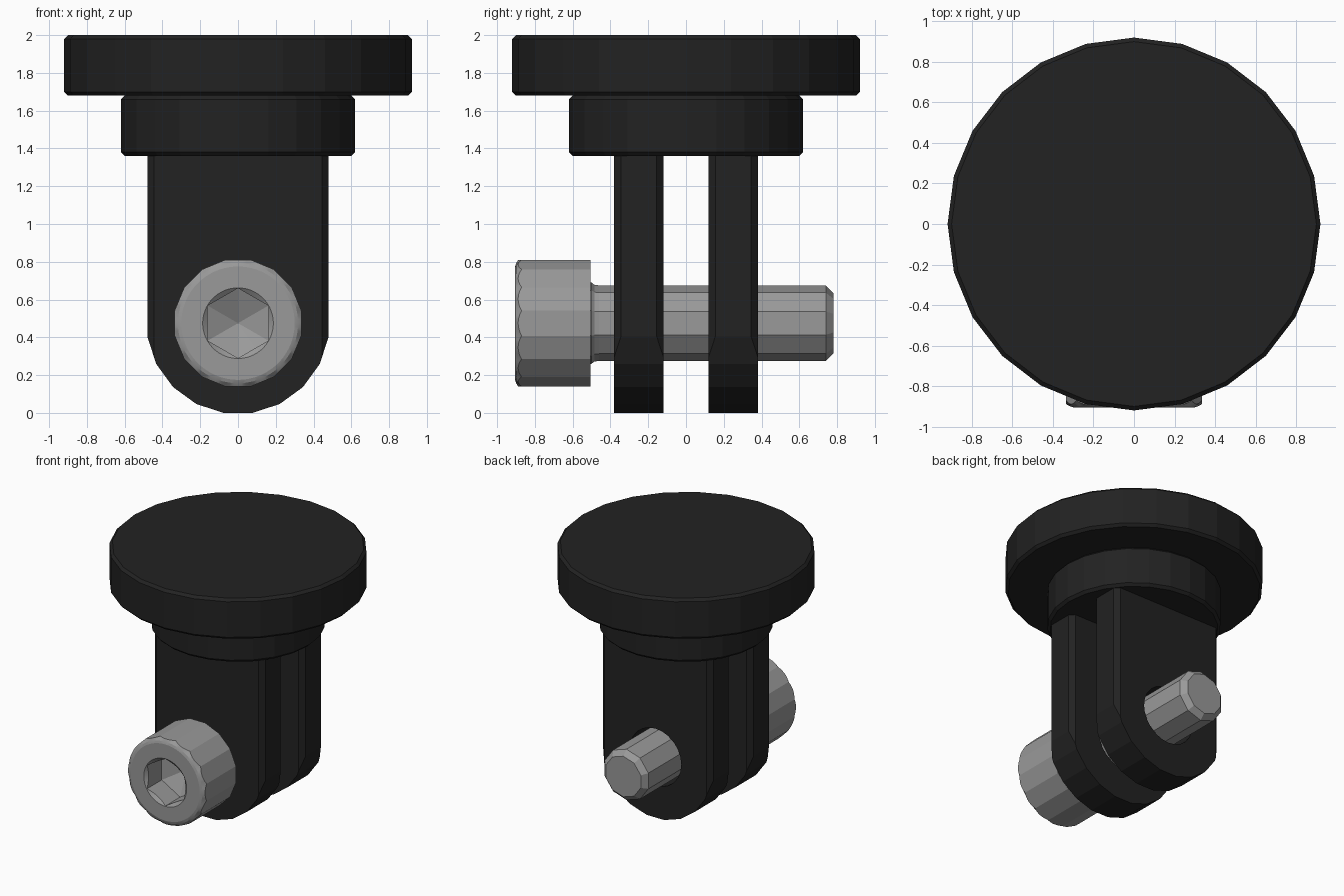
import bpy, bmesh
from math import pi, sin, cos
from mathutils import Vector

if "Cube" in bpy.data.objects:
    bpy.data.objects.remove(bpy.data.objects["Cube"])


def material(name, color, metal=0.0):
    m = bpy.data.materials.new(name)
    m.use_nodes = True
    m.diffuse_color = color
    m.node_tree.nodes["Principled BSDF"].inputs["Base Color"].default_value = color
    return m


BLACK = material("black plastic", (0.016, 0.016, 0.016, 1))
STEEL = material("grey steel", (0.32, 0.32, 0.32, 1))


def finish(name, bm, mat):
    bmesh.ops.recalc_face_normals(bm, faces=bm.faces)
    mesh = bpy.data.meshes.new(name)
    bm.to_mesh(mesh)
    bm.free()
    mesh.materials.append(mat)
    ob = bpy.data.objects.new(name, mesh)
    bpy.context.scene.collection.objects.link(ob)
    return ob


def loft(rings, cap_start=True, cap_end=True):
    """Skin a list of closed rings of equal point count."""
    bm = bmesh.new()
    loops = [[bm.verts.new(p) for p in ring] for ring in rings]
    n = len(loops[0])
    for a, b in zip(loops, loops[1:]):
        for i in range(n):
            j = (i + 1) % n
            bm.faces.new((a[i], a[j], b[j], b[i]))
    if cap_start:
        bm.faces.new(loops[0])
    if cap_end:
        bm.faces.new(loops[-1])
    return bm


def disc(name, radius, z0, z1, edge=0.02, sides=24):
    """Upright disc with chamfered rims."""
    steps = [(radius - edge, z0), (radius, z0 + edge),
             (radius, z1 - edge), (radius - edge, z1)]
    rings = [[(r * cos(2 * pi * i / sides), r * sin(2 * pi * i / sides), z)
              for i in range(sides)] for r, z in steps]
    return finish(name, loft(rings), BLACK)


AXIS = 0.475  # bolt height


def bolt_ring(r, y, sides, turn=0.0):
    angles = [2 * pi * i / sides + turn for i in range(sides)]
    return [(r * cos(a), y, AXIS + r * sin(a)) for a in angles]


# Top plate and collar
disc("top_plate", 0.92, 1.68, 2.0)
disc("collar", 0.62, 1.36, 1.68)


# Two rounded prongs with chamfered sides and a bolt hole
def prong(name, y0, y1):
    half, chamfer, top = 0.48, 0.035, 1.38
    arc = [pi * 1.5 + pi / 10 * (k + 0.5) for k in range(-5, 5)]
    rad = half / cos(pi / 20)
    profile = [(rad * cos(a), half + half * sin(a) / cos(pi / 20)) for a in arc]
    profile = [(-half, top), (-half, half)] + profile + [(half, half), (half, top)]
    bm = loft([[(x, y, z) for x, z in profile] for y in (y0, y1)])
    for sx in (-1, 1):
        for y, sy in ((y0, -1), (y1, 1)):
            cut = bmesh.ops.bisect_plane(
                bm, geom=bm.verts[:] + bm.edges[:] + bm.faces[:],
                plane_co=Vector((sx * (half - chamfer), y, 0)),
                plane_no=Vector((sx, sy, 0)).normalized(), clear_outer=True)
            edges = [e for e in cut["geom_cut"] if isinstance(e, bmesh.types.BMEdge)]
            bmesh.ops.holes_fill(bm, edges=[e for e in edges if e.is_boundary], sides=0)
    ob = finish(name, bm, BLACK)
    cutter = finish("hole_cutter", loft([bolt_ring(0.225, y0 - 0.1, 24),
                                         bolt_ring(0.225, y1 + 0.1, 24)]), BLACK)
    cutter.hide_render = True
    mod = ob.modifiers.new("bolt hole", "BOOLEAN")
    mod.operation = "DIFFERENCE"
    mod.solver = "EXACT"
    mod.object = cutter
    bpy.context.view_layer.objects.active = ob
    bpy.ops.object.modifier_apply(modifier=mod.name)
    bpy.data.objects.remove(cutter)


prong("front_prong", -0.38, -0.12)
prong("back_prong", 0.12, 0.38)

# Bolt shaft with a small fillet under the head and a chamfered tip
shaft = [(0.215, -0.51), (0.215, -0.5), (0.203, -0.485), (0.2, -0.46),
         (0.2, 0.74), (0.16, 0.78)]
finish("bolt_shaft", loft([bolt_ring(r, y, 10, pi / 10) for r, y in shaft]), STEEL)

# Bolt head: faceted barrel, scalloped rim, hex socket with a conical floor
SEG = 96


def polygon_radius(a, sides, corner, first):
    """Radius of a regular polygon at angle a, one corner at angle first."""
    step = 2 * pi / sides
    return corner * cos(step / 2) / cos((a - first) % step - step / 2)


def head_ring(radius, depth):
    ring = []
    for i in range(SEG):
        a = 2 * pi * i / SEG
        r = radius(a)
        ring.append((r * cos(a), depth(r), AXIS + r * sin(a)))
    return ring


def barrel(a):
    return polygon_radius(a, 16, 0.342, pi / 16)


def socket(a):
    return polygon_radius(a, 6, 0.185, pi / 6)


FACE = -0.905
head = [head_ring(barrel, lambda r: -0.505),
        head_ring(barrel, lambda r: FACE + 0.015 + (r - 0.335) * 2.8),
        head_ring(lambda a: 0.318, lambda r: FACE + 0.006),
        head_ring(lambda a: 0.3, lambda r: FACE),
        head_ring(lambda a: 0.187, lambda r: FACE),
        head_ring(socket, lambda r: FACE + (0.187 - r) * 0.8),
        head_ring(socket, lambda r: -0.72),
        head_ring(lambda a: 0.001, lambda r: -0.64)]
bolt_head = finish("bolt_head", loft(head), STEEL)
bpy.ops.object.select_all(action="DESELECT")
bolt_head.select_set(True)
bpy.context.view_layer.objects.active = bolt_head
bpy.ops.object.shade_smooth_by_angle(angle=pi / 10)
